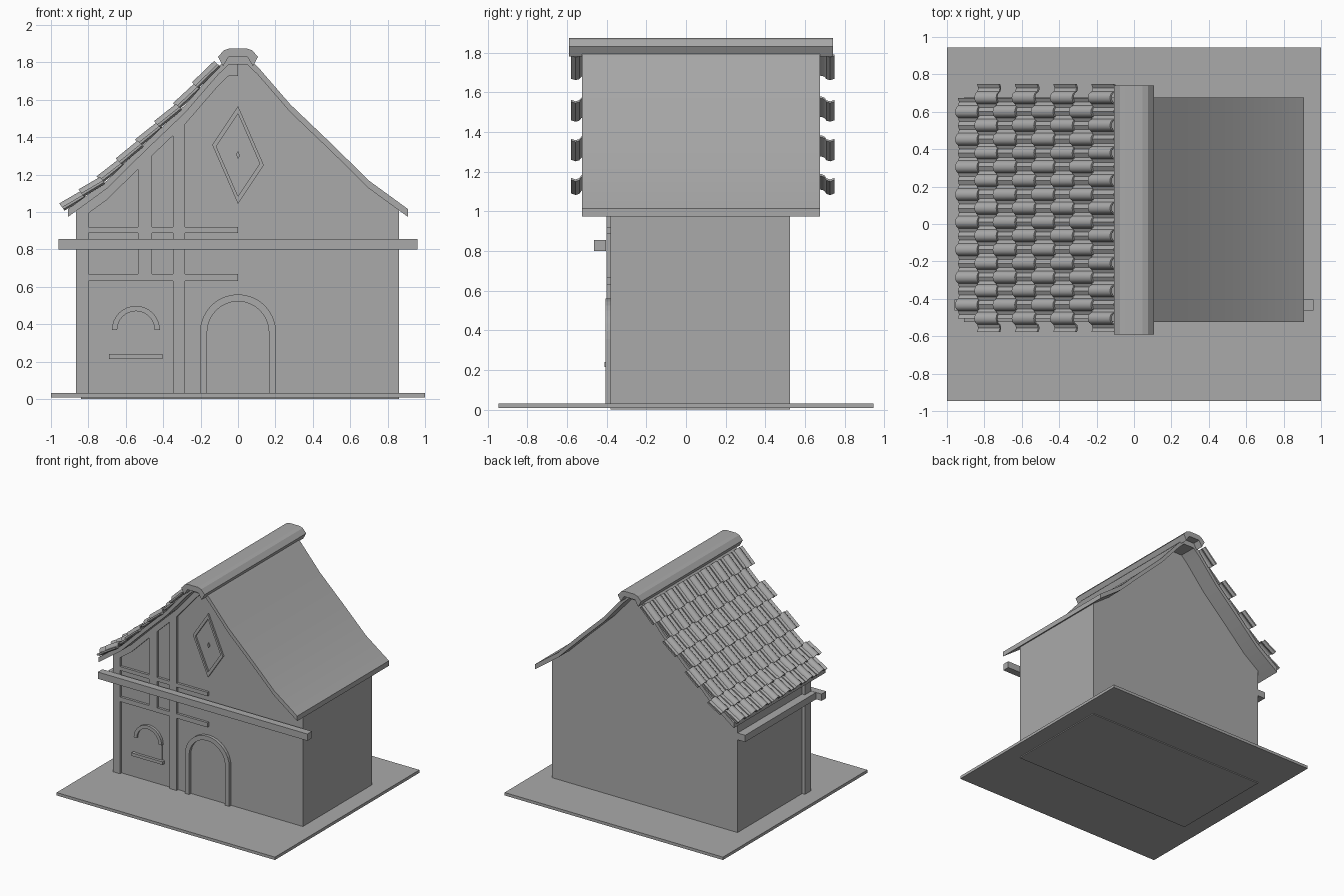
import bpy, bmesh, math
from math import cos, sin, pi

cube = bpy.data.objects.get("Cube")
if cube:
    bpy.data.objects.remove(cube, do_unlink=True)

grey = bpy.data.materials.new("plain_grey")
grey.use_nodes = True
GREY = (0.4, 0.4, 0.4, 1)
grey.diffuse_color = GREY
grey.node_tree.nodes["Principled BSDF"].inputs["Base Color"].default_value = GREY


def finish(name, bm, smooth=False):
    bmesh.ops.recalc_face_normals(bm, faces=bm.faces)
    mesh = bpy.data.meshes.new(name)
    bm.to_mesh(mesh)
    bm.free()
    mesh.materials.append(grey)
    obj = bpy.data.objects.new(name, mesh)
    bpy.context.collection.objects.link(obj)
    if smooth:
        bpy.ops.object.select_all(action='DESELECT')
        obj.select_set(True)
        bpy.context.view_layer.objects.active = obj
        bpy.ops.object.shade_smooth_by_angle(angle=math.radians(35))
    return obj


def prism(name, outline, y0, y1, smooth=False):
    """Extrude an (x, z) outline from y0 to y1."""
    bm = bmesh.new()
    face = bm.faces.new([bm.verts.new((x, y0, z)) for x, z in outline])
    new = bmesh.ops.extrude_face_region(bm, geom=[face])["geom"]
    bmesh.ops.translate(bm, vec=(0, y1 - y0, 0),
                        verts=[v for v in new if isinstance(v, bmesh.types.BMVert)])
    return finish(name, bm, smooth)


def box(name, x0, x1, y0, y1, z0, z1):
    return prism(name, [(x0, z0), (x1, z0), (x1, z1), (x0, z1)], y0, y1)


def frame(name, outer, inner, y0, y1):
    """Closed frame between two loops with equal point counts."""
    bm = bmesh.new()
    rings = [[bm.verts.new((x, y, z)) for x, z in loop]
             for loop, y in ((outer, y0), (inner, y0), (inner, y1), (outer, y1))]
    n = len(outer)
    for a, b in zip(rings, rings[1:] + rings[:1]):
        for i in range(n):
            j = (i + 1) % n
            bm.faces.new((a[i], a[j], b[j], b[i]))
    return finish(name, bm)


def arc(cx, cz, r, n=16):
    return [(cx + r * cos(pi * i / n), cz + r * sin(pi * i / n)) for i in range(n + 1)]


# Roof profile, from ridge to eave
SLOPE = [(0.05, 1.83), (0.107, 1.775), (0.28, 1.575), (0.5, 1.365), (0.7, 1.168), (0.91, 1.015)]
THICK = 0.042


def roof_z(x):
    x = abs(x)
    if x <= SLOPE[0][0]:
        return SLOPE[0][1]
    for (xa, za), (xb, zb) in zip(SLOPE, SLOPE[1:]):
        if x <= xb:
            break
    return za + (zb - za) * (x - xa) / (xb - xa)


def roof_line(x0, x1, drop):
    inner = [s * x for s in (-1, 1) for x, _ in SLOPE if x0 < s * x < x1]
    return [(x, roof_z(x) - drop) for x in sorted([x0, x1] + inner)]


# Ground, house body and roof
box("ground_slab", -1, 1, -0.945, 0.945, 0.008, 0.032)
prism("house_body", [(0.86, 0), (-0.84, 0)] + roof_line(-0.84, 0.86, THICK - 0.01), -0.38, 0.525)
prism("roof_sheet", roof_line(-0.91, 0.91, 0) + roof_line(-0.91, 0.91, THICK)[::-1],
      -0.525, 0.675, True)
cap = [(0.05, 1.83), (0.08, 1.78), (0.107, 1.83), (0.075, 1.865), (0.045, 1.875)]
prism("ridge_cap", cap + [(-x, z) for x, z in cap[::-1]], -0.59, 0.74)

# Timber framing on the front
WALL, TIMBER = -0.37, -0.4
prism("rafter_board", roof_line(-0.865, 0, THICK) + roof_line(-0.865, 0, THICK + 0.06)[::-1],
      TIMBER, WALL)
for name, x0, x1, z0, back in (("corner_post", -0.865, -0.8, 0.03, -0.32),
                               ("middle_post", -0.348, -0.283, 0.03, WALL),
                               ("short_post", -0.535, -0.46, 0.63, WALL)):
    top = roof_line(x0, x1, THICK + 0.03)
    prism(name, [(x1, z0), (x0, z0)] + top, TIMBER, back)
box("lower_rail", -0.83, 0, TIMBER, WALL, 0.63, 0.668)
box("upper_rail", -0.83, 0, TIMBER, WALL, 0.888, 0.92)
box("front_beam", -0.96, 0.96, -0.463, -0.403, 0.8, 0.856)
box("side_beam", -0.91, -0.83, -0.4, 0.525, 0.8, 0.856)

# Door arch
frame("door_frame", [(-0.203, 0.03)] + arc(0, 0.357, 0.203)[::-1] + [(0.203, 0.03)],
      [(-0.165, 0.03)] + arc(0, 0.357, 0.165)[::-1] + [(0.165, 0.03)], -0.405, WALL)

# Arched window with hood and sill
WX = -0.546
prism("window_pane", [(WX - 0.12, 0.23)] + arc(WX, 0.365, 0.12)[::-1] + [(WX + 0.12, 0.23)],
      -0.388, WALL)
prism("window_hood", arc(WX, 0.37, 0.128) + arc(WX, 0.37, 0.1)[::-1], -0.402, WALL)
box("window_sill", -0.69, -0.405, -0.41, WALL, 0.215, 0.24)


# Diamond gable window
def diamond(s):
    return [(0, 1.305 + 0.262 * s), (0.138 * s, 1.305 - 0.054 * s),
            (0, 1.305 - 0.262 * s), (-0.138 * s, 1.305 + 0.054 * s)]


frame("diamond_frame", diamond(1), diamond(0.84), -0.395, WALL)
prism("diamond_stud", diamond(0.08), -0.39, WALL)

# Pantiles on one slope, staggered row by row
PITCH, ROLL = 0.1475, 0.03


def tile_height(u):
    """Raised roll at the centre of each tile, shallow pan between."""
    u = abs(u)
    if u < ROLL:
        return 0.008 + 0.024 * math.sqrt(1 - (u / ROLL) ** 2)
    return 0.01 * (2 * (u - ROLL) / (PITCH / 2 - ROLL) - 1) ** 2 - 0.002


def tile_row(index):
    odd = index % 2
    count, first = (9, 0.675) if odd else (8, 0.6)
    steps = [-1, -0.7, -0.45, -0.4, -0.3, -0.15, 0, 0.15, 0.3, 0.4, 0.45, 0.7]
    ys = [(first - PITCH * k - s * PITCH / 2, s * PITCH / 2) for k in range(count) for s in steps]
    ys.append((first - PITCH * (count - 0.5), PITCH / 2))
    x0 = -0.925 + 0.1025 * index
    x1 = x0 + 0.108
    z0, z1 = roof_z(x0), roof_z(x1)
    length = math.hypot(x1 - x0, z1 - z0)
    nx, nz = -(z1 - z0) / length, (x1 - x0) / length
    bm = bmesh.new()
    corners = ((x0, z0, 0.02), (x1, z1, 0.006), (x1, z1, -0.006), (x0, z0, 0.006))
    rows = []
    for y, u in ys:
        h = tile_height(u)
        rows.append([bm.verts.new((x + nx * (h + d), y, z + nz * (h + d))) for x, z, d in corners])
    for a, b in zip(rows, rows[1:]):
        for i in range(4):
            j = (i + 1) % 4
            bm.faces.new((a[i], a[j], b[j], b[i]))
    bm.faces.new(rows[0])
    bm.faces.new(rows[-1])
    finish(f"tile_row_{index + 1}", bm, True)


for i in range(8):
    tile_row(i)
